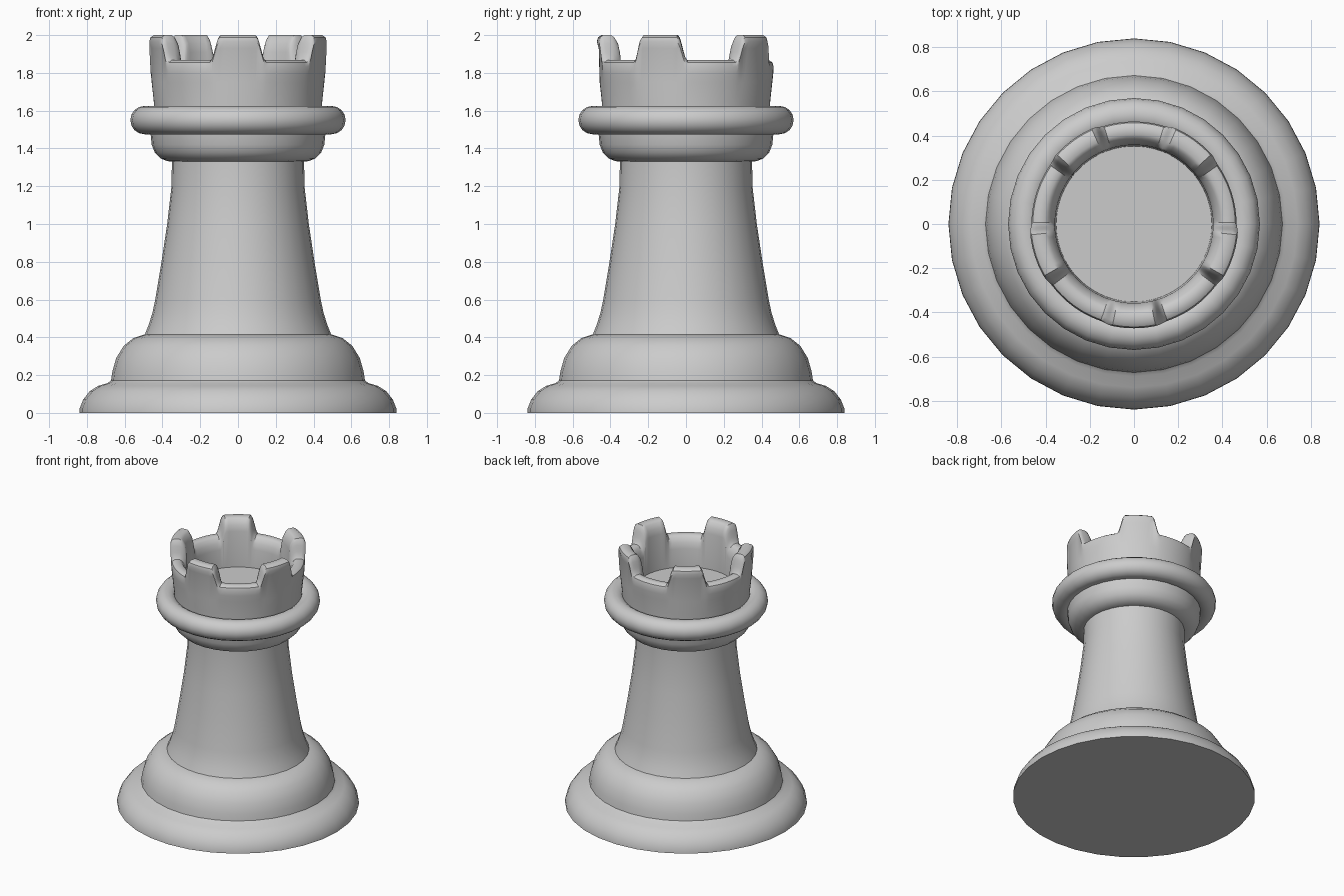
import bpy, bmesh, math

cube = bpy.data.objects.get("Cube")
if cube:
    bpy.data.objects.remove(cube, do_unlink=True)

grey = bpy.data.materials.new("light_grey")
grey.use_nodes = True
colour = (0.6, 0.6, 0.6, 1)
grey.diffuse_color = colour
grey.node_tree.nodes["Principled BSDF"].inputs["Base Color"].default_value = colour


def sweep(name, angles, section, closed=False):
    """Join the (radius, height) section at each angle into a round solid."""
    bm = bmesh.new()
    rings = [[bm.verts.new((r * math.cos(a), r * math.sin(a), z))
              for r, z in section(a)] for a in angles]
    rows = len(rings[0])
    for i, here in enumerate(rings):
        after = rings[(i + 1) % len(rings)]
        for j in range(rows if closed else rows - 1):
            k = (j + 1) % rows
            bm.faces.new((here[j], after[j], after[k], here[k]))
    if not closed:
        bm.faces.new([ring[0] for ring in reversed(rings)])
        bm.faces.new([ring[-1] for ring in rings])
    bmesh.ops.recalc_face_normals(bm, faces=bm.faces)
    mesh = bpy.data.meshes.new(name)
    bm.to_mesh(mesh)
    bm.free()
    mesh.materials.append(grey)
    obj = bpy.data.objects.new(name, mesh)
    bpy.context.collection.objects.link(obj)
    bpy.ops.object.select_all(action="DESELECT")
    obj.select_set(True)
    bpy.context.view_layer.objects.active = obj
    bpy.ops.object.shade_smooth_by_angle(angle=math.radians(40))


def circle(sides):
    return [math.tau * i / sides for i in range(sides)]


def lathe(name, profile, closed=False):
    sweep(name, circle(32), lambda a: profile, closed)


# Stepped foot
lathe("base", [(.84, 0), (.838, .025), (.82, .07), (.785, .115), (.74, .143),
               (.69, .158), (.672, .172), (.665, .22), (.645, .29),
               (.605, .355), (.555, .395), (.495, .415)])

# Tapering body
lathe("column", [(.495, .412), (.473, .465), (.453, .53), (.44, .59), (.405, .8),
                 (.375, 1.0), (.352, 1.2), (.35, 1.335)])

# Rounded cup under the ring
lathe("collar", [(.35, 1.33), (.375, 1.333), (.41, 1.347), (.44, 1.377),
                 (.457, 1.42), (.464, 1.49)])

# Bulging ring
lathe("ring", [(.495 + .075 * math.cos(t), 1.55 + .075 * math.sin(t))
               for t in circle(16)], closed=True)


# Crown wall with five battlements, the first facing the front
def crown_section(a):
    off = abs((math.degrees(a) + 90 + 36) % 72 - 36)
    t = min(max((off - 12) / 7, 0), 1)
    rise = 1 - t * t * (3 - 2 * t)
    top = 1.867 + .133 * rise
    bulge = .008 * rise
    return [(.44, 1.48), (.445, 1.64), (.457, 1.75), (.462, top - .07),
            (.464 + bulge, top - .035), (.458 + bulge, top - .012),
            (.44 + bulge, top), (.405, top), (.388, top - .012),
            (.368, top - .045), (.358, top - .09), (.352, 1.64)]


half = [0, 5, 9, 12, 13.5, 14.7, 15.5, 16.3, 17.5, 19, 22, 26, 31, 36]
sector = [-d for d in reversed(half[1:-1])] + half
crown_angles = [math.radians(72 * n - 90 + d) for n in range(5) for d in sector]
sweep("crown", crown_angles, crown_section)
